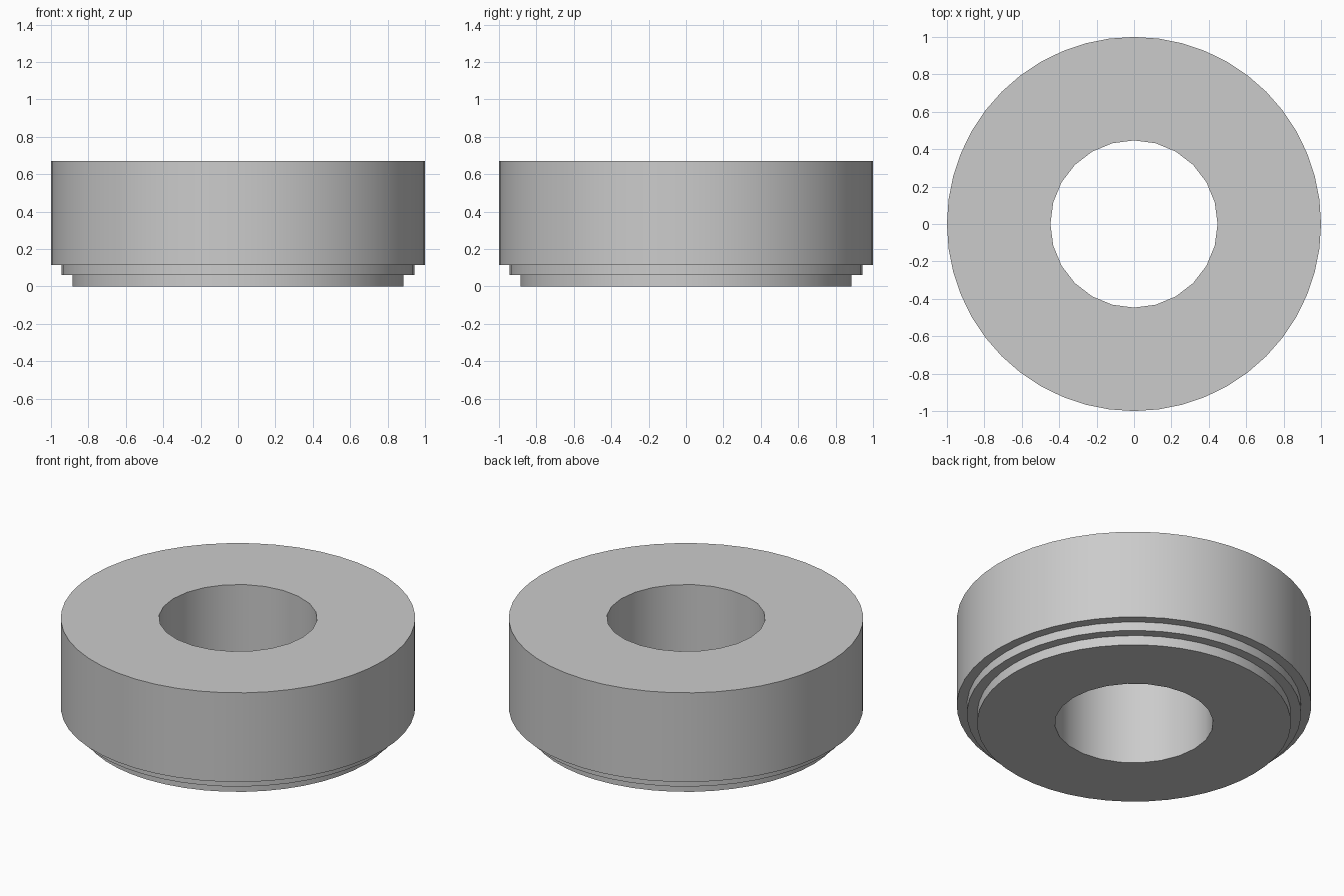
import bpy
import bmesh
from math import cos, sin, tau, radians

cube = bpy.data.objects.get("Cube")
if cube:
    bpy.data.objects.remove(cube, do_unlink=True)

# Single grey material
grey = bpy.data.materials.new("plain_grey")
grey.use_nodes = True
colour = (0.6, 0.6, 0.6, 1.0)
grey.diffuse_color = colour
grey.node_tree.nodes["Principled BSDF"].inputs["Base Color"].default_value = colour


def ring(bm, radius, z, sides):
    """Closed loop of edges around the z axis."""
    verts = [bm.verts.new((radius * cos(tau * i / sides), radius * sin(tau * i / sides), z))
             for i in range(sides)]
    edges = [bm.edges.new((verts[i], verts[(i + 1) % sides])) for i in range(sides)]
    return verts, edges


def join(bm, a, b):
    """Quad strip between two rings with equal sides."""
    n = len(a)
    for i in range(n):
        j = (i + 1) % n
        bm.faces.new((a[i], a[j], b[j], b[i]))


OUTER_SIDES, BORE_SIDES = 48, 24
BORE, HEIGHT = 0.447, 0.67
bm = bmesh.new()

# Stepped outer wall, from the bottom lip up to the top rim
profile = [(0.885, 0), (0.885, 0.06), (0.943, 0.06), (0.943, 0.115), (1, 0.115), (1, HEIGHT)]
outer = [ring(bm, r, z, OUTER_SIDES) for r, z in profile]
for low, high in zip(outer, outer[1:]):
    join(bm, low[0], high[0])

# Through bore
bore_low = ring(bm, BORE, 0, BORE_SIDES)
bore_high = ring(bm, BORE, HEIGHT, BORE_SIDES)
join(bm, bore_high[0], bore_low[0])

# Flat annular top and bottom
for rim, hole, up in ((outer[-1], bore_high, 1), (outer[0], bore_low, -1)):
    bmesh.ops.triangle_fill(bm, use_beauty=True, edges=rim[1] + hole[1], normal=(0, 0, up))
bmesh.ops.recalc_face_normals(bm, faces=bm.faces)

mesh = bpy.data.meshes.new("stepped_ring")
bm.to_mesh(mesh)
bm.free()
mesh.materials.append(grey)
body = bpy.data.objects.new("stepped_ring", mesh)
bpy.context.collection.objects.link(body)

# Smooth round walls, crisp rims
bpy.ops.object.select_all(action="DESELECT")
body.select_set(True)
bpy.context.view_layer.objects.active = body
bpy.ops.object.shade_smooth_by_angle(angle=radians(30))
